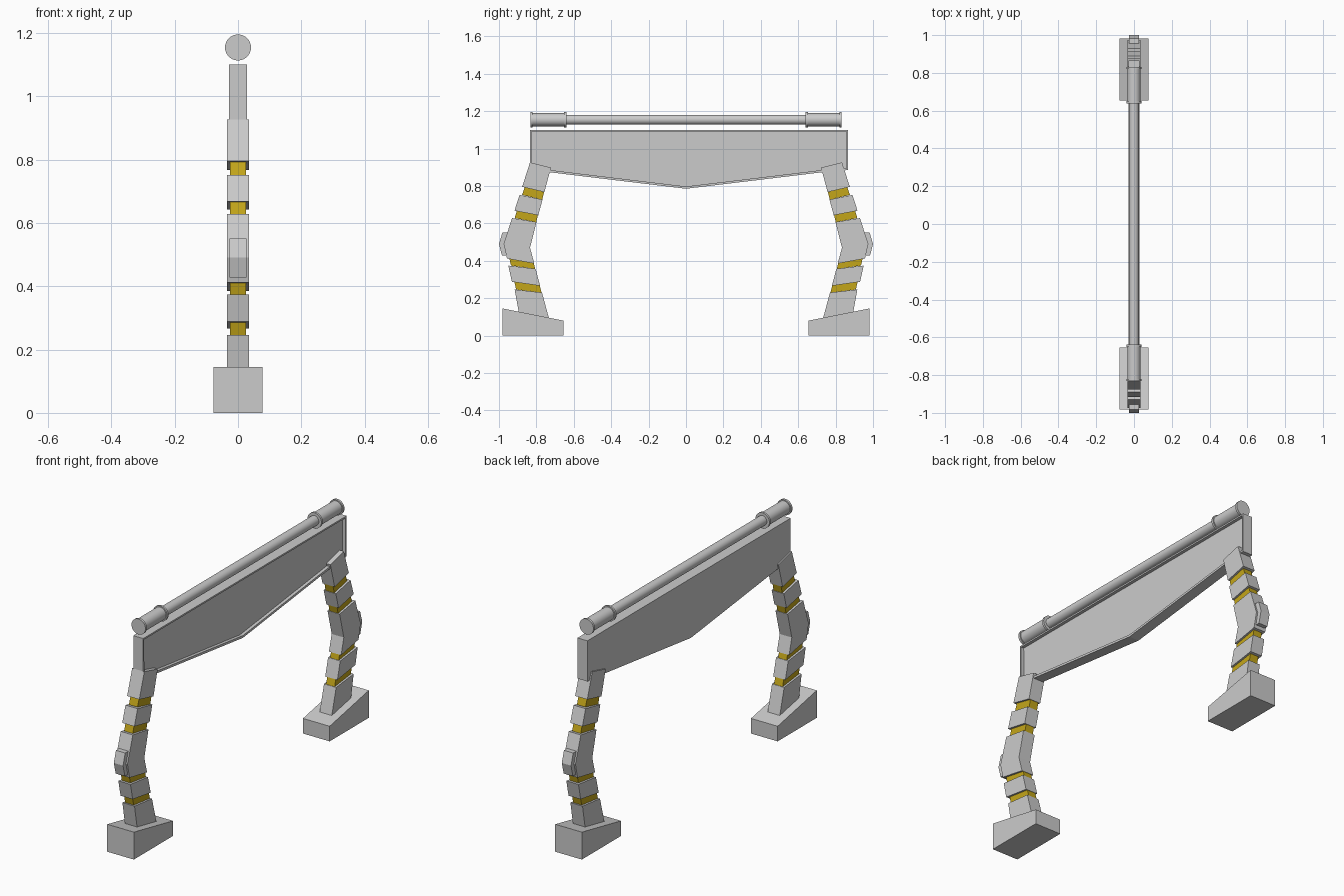
import bpy, bmesh, math

if "Cube" in bpy.data.objects:
    bpy.data.objects.remove(bpy.data.objects["Cube"])

gold = bpy.data.materials.new("gold")
gold.diffuse_color = (0.55, 0.38, 0.01, 1)
gold.use_nodes = True
gold.node_tree.nodes["Principled BSDF"].inputs["Base Color"].default_value = gold.diffuse_color


def finish(name, bm, mirror=False, mat=None):
    bmesh.ops.recalc_face_normals(bm, faces=bm.faces)
    me = bpy.data.meshes.new(name)
    bm.to_mesh(me)
    bm.free()
    ob = bpy.data.objects.new(name, me)
    bpy.context.collection.objects.link(ob)
    if mat:
        me.materials.append(mat)
    if mirror:
        m = ob.modifiers.new("mirror", 'MIRROR')
        m.use_axis = (False, True, False)
        m.use_mirror_merge = False
    return ob


def prism(pts, hw, bm=None):
    """Extrude a (y, z) outline across x from -hw to +hw."""
    bm = bm or bmesh.new()
    a = [bm.verts.new((-hw, y, z)) for y, z in pts]
    b = [bm.verts.new((hw, y, z)) for y, z in pts]
    n = len(pts)
    bm.faces.new(a[::-1])
    front = bm.faces.new(b)
    for i in range(n):
        j = (i + 1) % n
        bm.faces.new((a[i], a[j], b[j], b[i]))
    return bm, front


# Wedge feet
finish("foot", prism([(-.982, 0), (-.655, 0), (-.655, .08), (-.982, .145)], .078)[0], True)

# Leg armour blocks, top to bottom: outer and inner edges
blocks = [
    [(-.834, .926), (-.876, .795), (-.757, .767), (-.722, .898)],
    [(-.890, .752), (-.917, .668), (-.790, .643), (-.767, .727)],
    [(-.930, .628), (-.975, .490), (-.957, .412), (-.811, .385), (-.834, .470), (-.799, .607)],
    [(-.950, .374), (-.931, .288), (-.780, .266), (-.804, .357)],
    [(-.916, .246), (-.888, .090), (-.732, .090), (-.770, .230)],
]
bm = bmesh.new()
for pts in blocks:
    prism(pts, .0355, bm)
finish("leg_blocks", bm, True)

# Gold core sections filling the gaps between the blocks
bm = bmesh.new()
gaps = [
    [(-.862, .795), (-.876, .752), (-.769, .727), (-.759, .767)],
    [(-.904, .668), (-.916, .628), (-.801, .607), (-.792, .643)],
    [(-.944, .412), (-.936, .374), (-.806, .357), (-.813, .385)],
    [(-.918, .288), (-.908, .246), (-.772, .230), (-.782, .266)],
]
for pts in gaps:
    prism(pts, .025, bm)
finish("leg_gold_bands", bm, True, gold)

# Knee pads
finish("knee_pad", prism([(-.955, .55), (-.982, .55), (-1, .49), (-.984, .428),
                          (-.962, .428), (-.970, .49)], .027)[0], True)

# Crossbeam with a recessed panel on the +x side
bm, face = prism([(-.834, 1.1), (-.834, .885), (-.72, .872), (0, .785),
                  (.72, .872), (.866, .885), (.866, 1.1)], .029)
bmesh.ops.recalc_face_normals(bm, faces=bm.faces)
bmesh.ops.inset_region(bm, faces=[face], thickness=.012)
r = bmesh.ops.extrude_discrete_faces(bm, faces=[face])
bmesh.ops.translate(bm, verts=r["faces"][0].verts, vec=(-.017, 0, 0))
finish("crossbeam", bm)

# Tube above the beam with flanged sleeves at both ends, turned around y
half = [(0, .832), (.041, .832), (.041, .820), (.035, .820), (.035, .651),
        (.041, .651), (.041, .639), (.026, .639)]
profile = [(rad, -y) for rad, y in half] + half[::-1]
bm = bmesh.new()
vs = [bm.verts.new((rad, y, 1.154)) for rad, y in profile]
es = [bm.edges.new(p) for p in zip(vs, vs[1:])]
bmesh.ops.spin(bm, geom=vs + es, cent=(0, 0, 1.154), axis=(0, 1, 0),
               angle=math.tau, steps=32)
bmesh.ops.remove_doubles(bm, verts=bm.verts, dist=1e-5)
tube = finish("top_tube", bm)
bpy.ops.object.select_all(action='DESELECT')
tube.select_set(True)
bpy.context.view_layer.objects.active = tube
bpy.ops.object.shade_smooth_by_angle(angle=math.radians(30))
